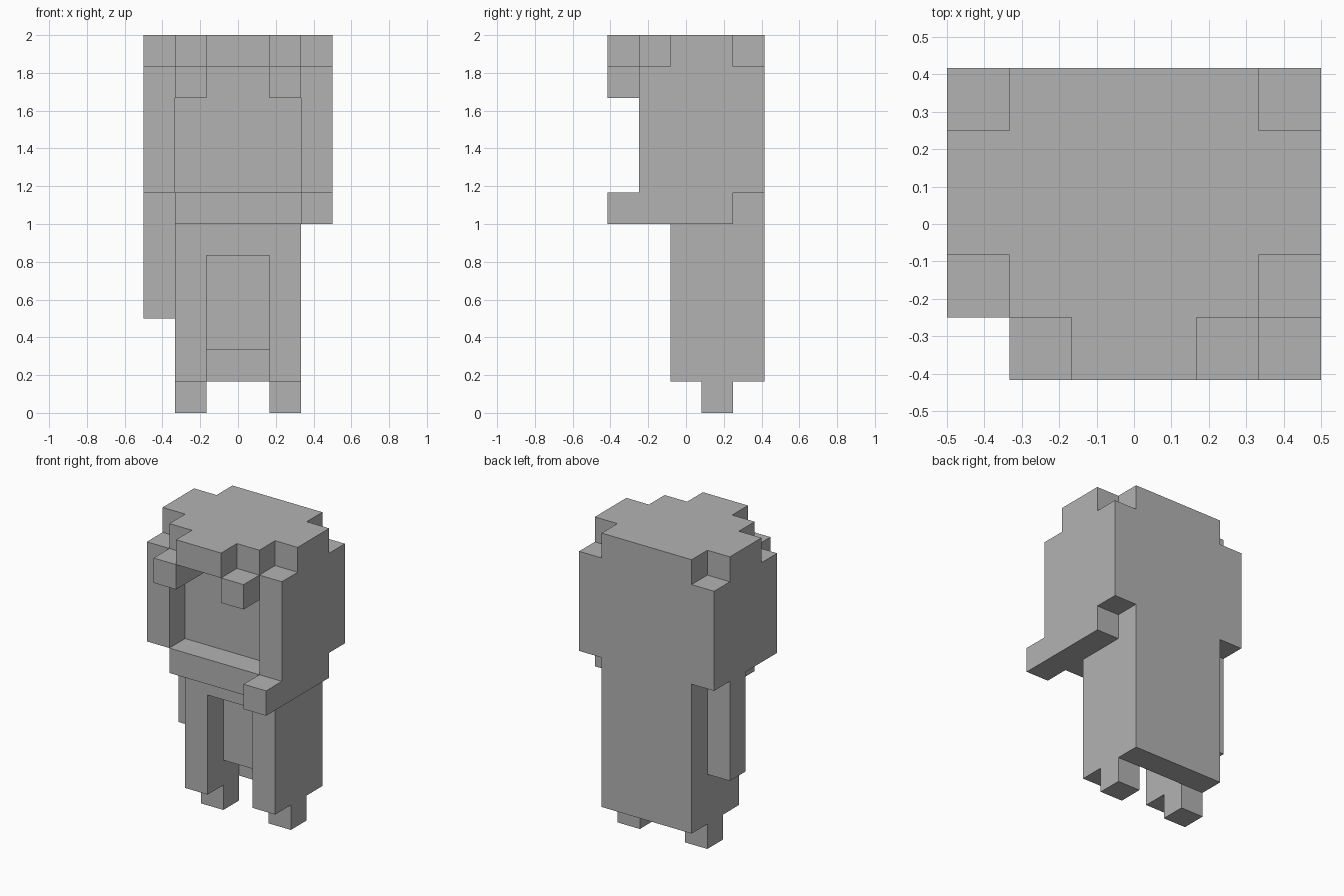
import bpy
import bmesh
from mathutils import Matrix, Vector

if "Cube" in bpy.data.objects:
    bpy.data.objects.remove(bpy.data.objects["Cube"], do_unlink=True)

CELL = 1 / 6  # edge of one block

grey = bpy.data.materials.new("plain_grey")
grey.use_nodes = True
grey.diffuse_color = (0.45, 0.45, 0.45, 1)
grey.node_tree.nodes["Principled BSDF"].inputs["Base Color"].default_value = grey.diffuse_color


def block(name, x, y, z):
    """Flat-faced box from its x, y and z ranges, counted in cells."""
    low, high = (Vector(corner) * CELL for corner in zip(x, y, z))
    bm = bmesh.new()
    bmesh.ops.create_cube(bm, size=1, matrix=Matrix.Translation((low + high) / 2)
                          @ Matrix.Diagonal((*(high - low), 1)))
    mesh = bpy.data.meshes.new(name)
    bm.to_mesh(mesh)
    bm.free()
    mesh.materials.append(grey)
    bpy.context.collection.objects.link(bpy.data.objects.new(name, mesh))


def pair(name, x, y, z):
    """The same box on the left (+x) and the right (-x)."""
    block("left_" + name, x, y, z)
    block("right_" + name, (-x[1], -x[0]), y, z)


# Feet and legs
pair("foot", (1, 2), (0.5, 1.5), (0, 1))
pair("leg", (1, 2), (-0.5, 1.5), (1, 5))

# Robe and torso
block("robe_back", (-2, 2), (1.5, 2.5), (1, 5))
block("robe_middle", (-1, 1), (0.5, 1.5), (2, 5))
block("waist", (-2, 2), (-0.5, 2.5), (5, 6))
block("chest", (-2, 2), (-1.5, 2.5), (6, 7))

# Arms: the right hangs, the left reaches forward
block("right_arm", (-3, -2), (0.5, 1.5), (3, 7))
block("left_arm", (2, 3), (-2.5, 1.5), (6, 7))

# Head with the face set back between the side hair
block("head", (-2, 2), (-0.5, 2.5), (7, 11))
pair("side_hair", (2, 3), (-1.5, 2.5), (7, 11))

# Top hair and fringe
block("crown", (-2, 2), (-1.5, 2.5), (11, 12))
pair("crown_side", (2, 3), (-0.5, 1.5), (11, 12))
block("fringe", (-1, 1), (-2.5, -1.5), (11, 12))
pair("fringe_lock", (1, 2), (-2.5, -0.5), (10, 11))
